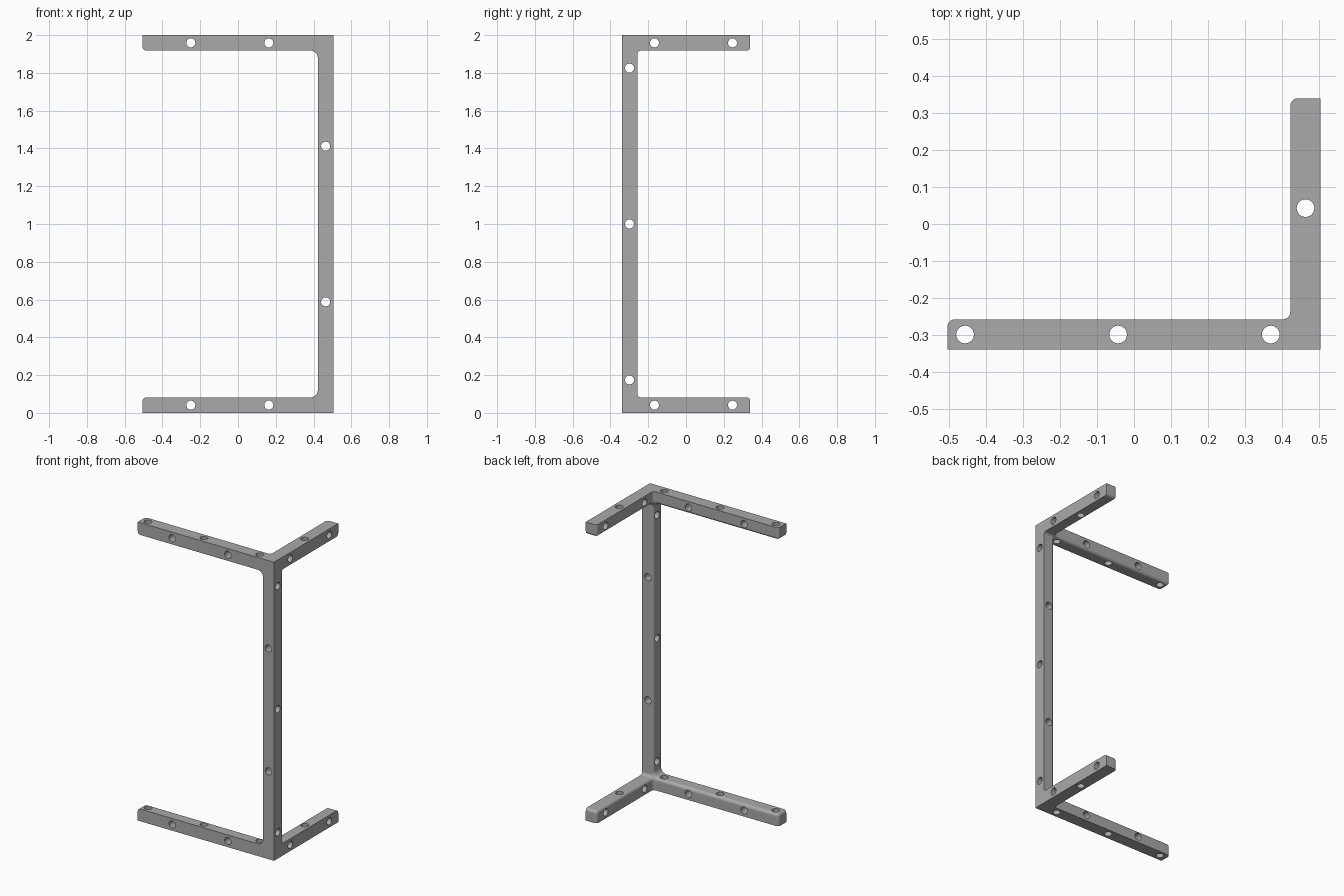
import bpy
import bmesh
import math
from mathutils import Matrix, Vector

default = bpy.data.objects.get("Cube")
if default:
    bpy.data.objects.remove(default, do_unlink=True)

HALF_X, HALF_Y, HEIGHT = 0.505, 0.34, 2.0
BAR = 0.082
ROUND, FILLET = 0.02, 0.04
HOLE_RADIUS = 0.024
MID_X, MID_Y = HALF_X - BAR / 2, -HALF_Y + BAR / 2
LEVELS = (BAR / 2, HEIGHT - BAR / 2)
LEFT, BACK, UP = Vector((-1, 0, 0)), Vector((0, 1, 0)), Vector((0, 0, 1))

grey = bpy.data.materials.new("plain_grey")
grey.use_nodes = True
colour = (0.4, 0.4, 0.4, 1)
grey.diffuse_color = colour
grey.node_tree.nodes["Principled BSDF"].inputs["Base Color"].default_value = colour


def make_object(name, bm):
    mesh = bpy.data.meshes.new(name)
    bm.to_mesh(mesh)
    bm.free()
    mesh.materials.append(grey)
    obj = bpy.data.objects.new(name, mesh)
    bpy.context.collection.objects.link(obj)
    return obj


def grow(bm, near, direction, length):
    """Extrude the face that looks along direction and lies closest to near."""
    bm.normal_update()
    facing = [f for f in bm.faces if f.normal.dot(direction) > 0.9]
    face = min(facing, key=lambda f: (f.calc_center_median() - near).length)
    new = bmesh.ops.extrude_discrete_faces(bm, faces=[face])["faces"][0]
    bmesh.ops.translate(bm, verts=new.verts, vec=direction * length)


def is_outer(face):
    z = face.calc_center_median().z
    return face.normal.x > 0.9 or face.normal.y < -0.9 or abs(z - 1) > 0.99


# Frame: one post with two arms at each end
bm = bmesh.new()
low, high = (Vector((MID_X, MID_Y, z)) for z in LEVELS)
bmesh.ops.create_cube(bm, size=BAR, matrix=Matrix.Translation(low))
grow(bm, low, UP, HEIGHT - 2 * BAR)
grow(bm, high, UP, BAR)
for corner in (low, high):
    grow(bm, corner, LEFT, 2 * HALF_X - BAR)
    grow(bm, corner, BACK, 2 * HALF_Y - BAR)
bmesh.ops.recalc_face_normals(bm, faces=bm.faces[:])
bmesh.ops.dissolve_limit(bm, angle_limit=0.01, verts=bm.verts[:], edges=bm.edges[:])
bm.normal_update()

# Round the inner edges only, with a wider fillet between post and long arms
weight = bm.edges.layers.float.new("bevel_weight_edge")
for edge in bm.edges:
    if any(is_outer(f) for f in edge.link_faces):
        continue
    middle = (edge.verts[0].co + edge.verts[1].co) / 2
    wide = middle.x > 0.4 and middle.y < MID_Y + BAR / 4
    edge[weight] = 1.0 if wide else ROUND / FILLET
frame = make_object("corner_frame", bm)

# Screw holes
holes = []
for z in LEVELS:
    holes += [((x, MID_Y, z), BACK) for x in (-0.25, 0.163)]
    holes += [((x, MID_Y, z), UP) for x in (-0.457, -0.043, 0.37)]
    holes += [((MID_X, y, z), LEFT) for y in (-0.167, 0.246)]
    holes.append(((MID_X, 0.043, z), UP))
holes += [((MID_X, MID_Y, z), BACK) for z in (0.588, 1.412)]
holes += [((MID_X, MID_Y, z), LEFT) for z in (0.175, 1.0, 1.825)]

bm = bmesh.new()
for place, axis in holes:
    turn = axis.to_track_quat("Z", "Y").to_matrix().to_4x4()
    bmesh.ops.create_cone(bm, cap_ends=True, segments=24, radius1=HOLE_RADIUS,
                          radius2=HOLE_RADIUS, depth=BAR * 1.2,
                          matrix=Matrix.Translation(place) @ turn)
cutter = make_object("hole_cutter", bm)
cutter.hide_render = True

bevel = frame.modifiers.new("rounding", "BEVEL")
bevel.limit_method = "WEIGHT"
bevel.width = FILLET
bevel.segments = 6
bevel.use_clamp_overlap = False
cut = frame.modifiers.new("holes", "BOOLEAN")
cut.operation = "DIFFERENCE"
cut.solver = "EXACT"
cut.object = cutter

bpy.ops.object.select_all(action="DESELECT")
frame.select_set(True)
bpy.context.view_layer.objects.active = frame
for name in ("rounding", "holes"):
    bpy.ops.object.modifier_apply(modifier=name)
bpy.data.objects.remove(cutter, do_unlink=True)

# Smooth rounded edges and hole walls, crisp flat faces
bpy.ops.object.shade_smooth_by_angle(angle=math.radians(30))
normals = frame.modifiers.new("flat_shading", "WEIGHTED_NORMAL")
normals.keep_sharp = True
